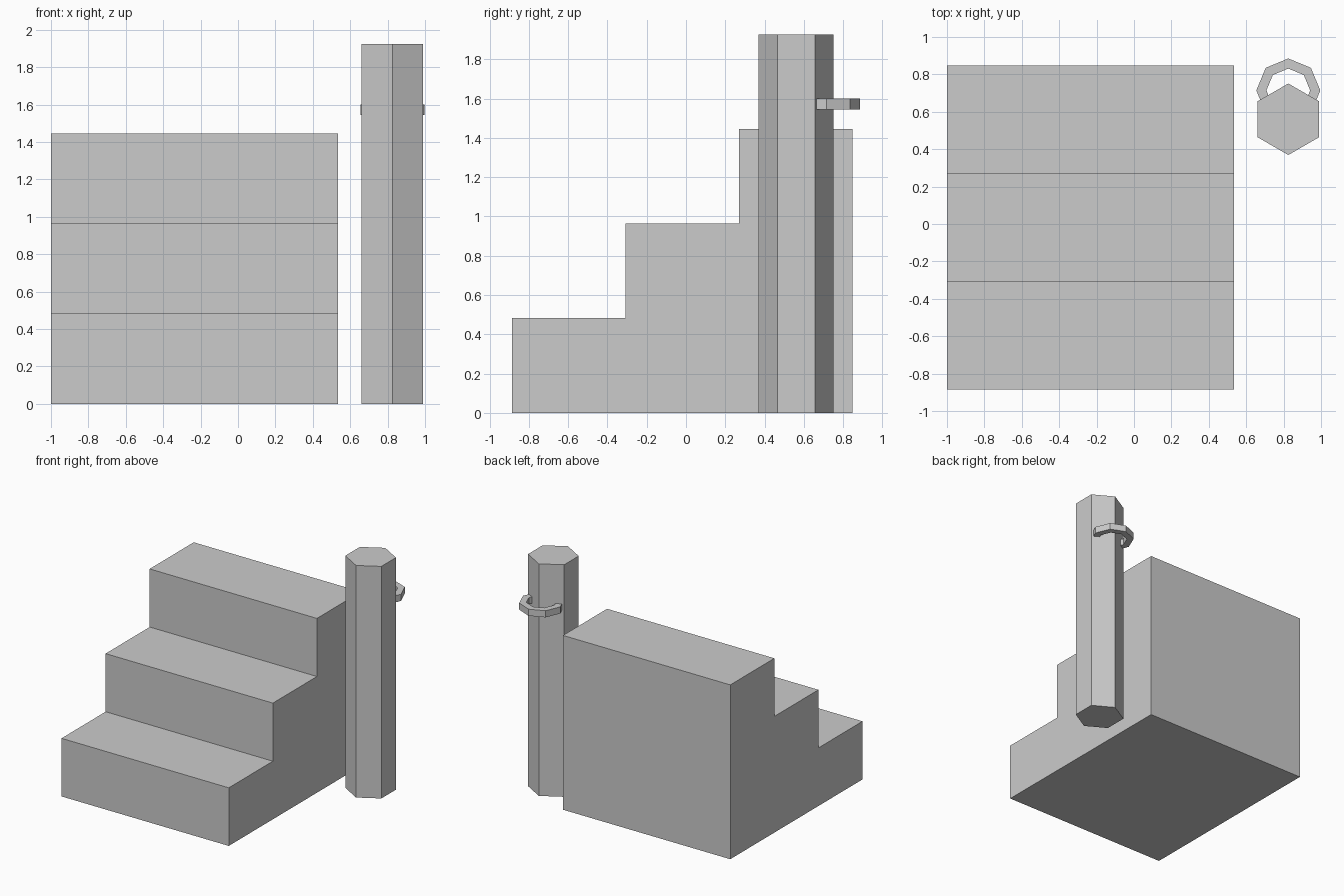
import bpy, bmesh
from math import cos, sin, pi

cube = bpy.data.objects.get("Cube")
if cube:
    bpy.data.objects.remove(cube, do_unlink=True)

GREY = (0.6, 0.6, 0.6, 1.0)
grey = bpy.data.materials.new("plain_grey")
grey.use_nodes = True
grey.diffuse_color = GREY
grey.node_tree.nodes["Principled BSDF"].inputs["Base Color"].default_value = GREY


def polygon(sides, radius, cx, cy, z, start=0.0):
    """Points of a regular polygon lying flat at height z."""
    angles = [start + 2 * pi * i / sides for i in range(sides)]
    return [(cx + radius * cos(a), cy + radius * sin(a), z) for a in angles]


def finish(name, bm):
    bmesh.ops.recalc_face_normals(bm, faces=bm.faces)
    mesh = bpy.data.meshes.new(name)
    bm.to_mesh(mesh)
    bm.free()
    mesh.materials.append(grey)
    obj = bpy.data.objects.new(name, mesh)
    bpy.context.collection.objects.link(obj)


def extrude_profile(name, points, offset):
    """Fill a closed outline and extrude it into a solid."""
    bm = bmesh.new()
    face = bm.faces.new([bm.verts.new(p) for p in points])
    result = bmesh.ops.extrude_face_region(bm, geom=[face], use_keep_orig=True)
    moved = [v for v in result["geom"] if isinstance(v, bmesh.types.BMVert)]
    bmesh.ops.translate(bm, verts=moved, vec=offset)
    finish(name, bm)


# Solid block of three steps, rising toward the back
left, right = -1.0, 0.535
front, back = -0.885, 0.848
steps, rise = 3, 0.482
run = (back - front) / steps
outline = [(left, back, 0), (left, front, 0)]
for i in range(steps):
    z = rise * (i + 1)
    outline += [(left, front + run * i, z), (left, front + run * (i + 1), z)]
# Each step adds its riser top and the foot of the next riser
extrude_profile("stair_block", outline, (right - left, 0, 0))

# Six-sided post beside the steps
POST_X, POST_Y = 0.825, 0.56
extrude_profile("post", polygon(6, 0.191, POST_X, POST_Y, 0, pi / 2), (0, 0, 1.925))

# Eight-sided flat ring, set partly into the back of the post
bm = bmesh.new()
loops = []
for radius, z in ((0.171, 1.545), (0.171, 1.6), (0.117, 1.6), (0.117, 1.545)):
    loops.append([bm.verts.new(p) for p in polygon(8, radius, POST_X, 0.714, z)])
for a, b in zip(loops, loops[1:] + loops[:1]):
    for i in range(8):
        j = (i + 1) % 8
        bm.faces.new((a[i], a[j], b[j], b[i]))
finish("post_ring", bm)
